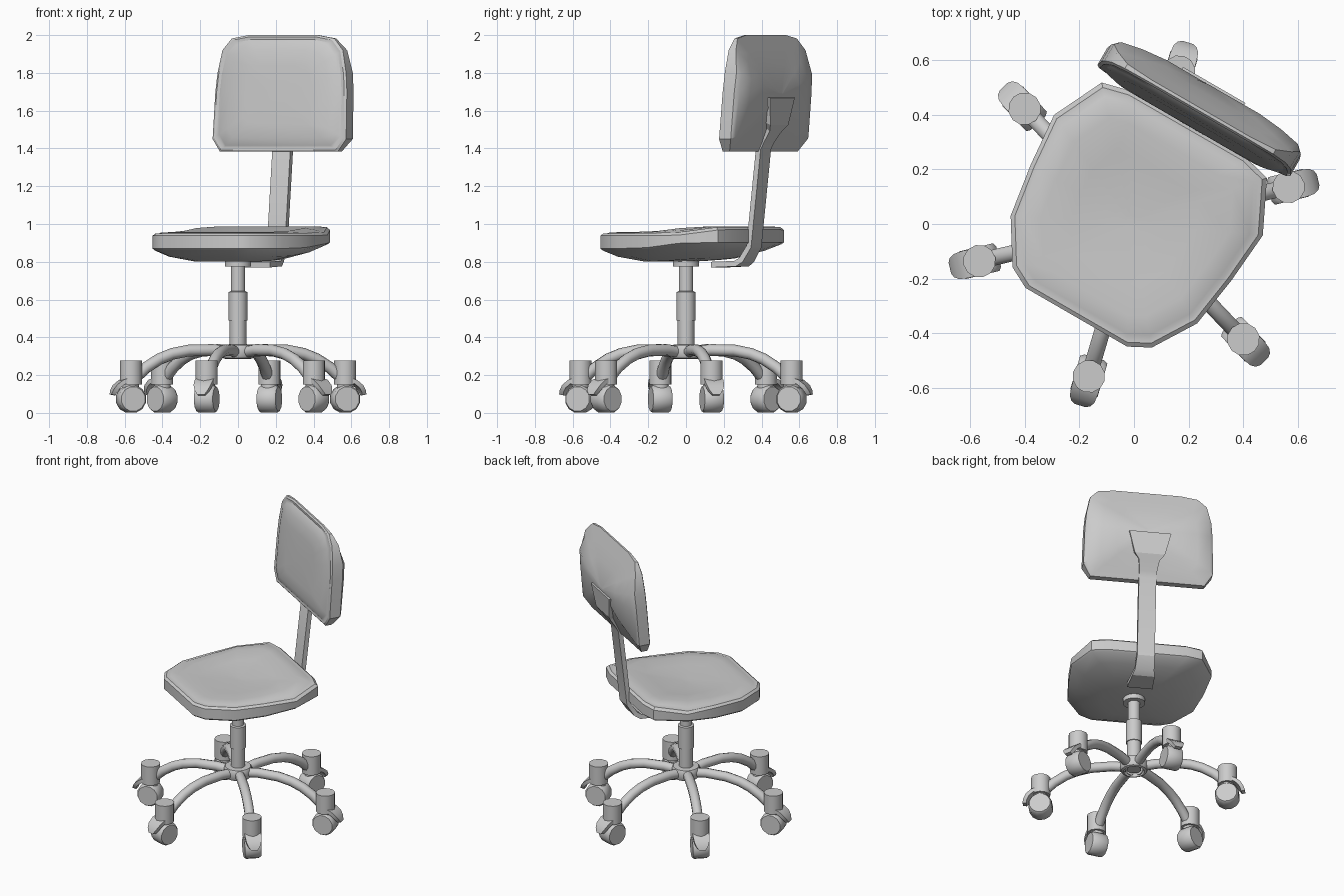
import bpy, bmesh
from math import sin, cos, pi, radians
from mathutils import Matrix, Vector

if "Cube" in bpy.data.objects:
    bpy.data.objects.remove(bpy.data.objects["Cube"])

SEAT_TURN = Matrix.Rotation(radians(-30), 4, 'Z')


def loft(name, rings, matrix=Matrix(), angle=32):
    """Skin a stack of equal-length rings and cap both ends."""
    bm = bmesh.new()
    vs = [[bm.verts.new(matrix @ Vector(p)) for p in r] for r in rings]
    n = len(vs[0])
    for a, b in zip(vs, vs[1:]):
        for i in range(n):
            j = (i + 1) % n
            bm.faces.new((a[i], a[j], b[j], b[i]))
    bm.faces.new(vs[0][::-1])
    bm.faces.new(vs[-1])
    bmesh.ops.recalc_face_normals(bm, faces=bm.faces)
    me = bpy.data.meshes.new(name)
    bm.to_mesh(me)
    bm.free()
    ob = bpy.data.objects.new(name, me)
    bpy.context.collection.objects.link(ob)
    bpy.context.view_layer.objects.active = ob
    ob.select_set(True)
    bpy.ops.object.shade_smooth_by_angle(angle=radians(angle))
    ob.select_set(False)
    return ob


def lathe(name, profile, sides=16, matrix=Matrix()):
    rings = [[(r * cos(2 * pi * i / sides), r * sin(2 * pi * i / sides), z)
              for i in range(sides)] for r, z in profile]
    return loft(name, rings, matrix)


def mirrored(half):
    return half + [(-x, y) for x, y in reversed(half)]


def pad(name, outline, centre, layers, place):
    """Cushion made of scaled outlines, each at its own depth."""
    rings = [[place(x * s, centre + (y - centre) * s, d, s) for x, y in outline]
             for s, d in layers]
    return loft(name, rings, SEAT_TURN)


# Seat cushion: rises toward the back, top droops at the side corners
def seat_place(x, y, d, s):
    t = max(0, min(1, (y + 0.1) / 0.4))
    rise = 0.033 * t * t * (3 - 2 * t)
    if d > 0.9:
        rise *= 1 - 0.9 * max(0, min(1, (abs(x) - 0.34) / 0.1))
    return (x - 0.012, y, d + rise * min(1, 1.2 * s))


seat_outline = mirrored([(0.215, -0.402), (0.295, -0.36), (0.395, -0.20),
                         (0.425, 0.0), (0.442, 0.20), (0.35, 0.39), (0.25, 0.415)])
pad("seat", seat_outline, 0.0,
    [(0.05, 0.80), (0.5, 0.802), (0.8, 0.827), (0.975, 0.86), (1, 0.87),
     (1, 0.938), (0.965, 0.95), (0.93, 0.949), (0.9, 0.954),
     (0.75, 0.958), (0.5, 0.952), (0.05, 0.948)], seat_place)


# Backrest cushion, leaning slightly back, thinner at its lower and upper edges
def back_place(x, y, d, s):
    v = d + 0.075 * (y - 1.44)
    if d > 0.45:
        v = min(v, 0.455 + 0.6 * (y - 1.383) + 0.12 * max(0, abs(x) - 0.2),
                0.49 + 0.35 * (2.0 - y))
    return (x, v, y)


back_outline = mirrored([(0.36, 1.383), (0.408, 1.45), (0.402, 1.70), (0.393, 1.80),
                         (0.368, 1.92), (0.314, 1.982), (0.21, 2.0)])
pad("backrest", back_outline, 1.68,
    [(0.05, 0.405), (0.5, 0.405), (0.75, 0.41), (0.89, 0.425), (0.925, 0.432),
     (0.97, 0.43), (1, 0.437), (1, 0.508), (0.95, 0.528),
     (0.75, 0.548), (0.5, 0.558), (0.05, 0.561)], back_place)


# Bent flat bar from under the seat to a flared plate on the backrest
def flat_bar(name, path, thickness):
    pts = [Vector((0, y, z)) for y, z, w in path]
    rings = []
    for i, (p, q) in enumerate(zip(pts, path)):
        t = Vector()
        if i:
            t += (p - pts[i - 1]).normalized()
        if i < len(pts) - 1:
            t += (pts[i + 1] - p).normalized()
        n = t.normalized().cross(Vector((1, 0, 0))) * thickness / 2
        side = Vector((q[2], 0, 0))
        rings.append([p + n + side, p + n - side, p - n - side, p - n + side])
    return loft(name, rings, SEAT_TURN, 25)


flat_bar("back_support",
         [(0.20, 0.785, 0.08), (0.34, 0.79, 0.07), (0.37, 0.81, 0.06),
          (0.415, 0.88, 0.055), (0.474, 1.40, 0.055), (0.495, 1.44, 0.055),
          (0.537, 1.50, 0.065), (0.557, 1.53, 0.095), (0.574, 1.67, 0.132)], 0.03)

# Gas lift column and hub (recessed underneath)
lathe("seat_flange", [(0.07, 0.775), (0.07, 0.805)])
lathe("upper_column", [(0.038, 0.62), (0.038, 0.80)])
lathe("lower_column", [(0.044, 0.30), (0.044, 0.49), (0.05, 0.49),
                       (0.05, 0.64), (0.036, 0.645)])
lathe("hub", [(0.03, 0.335), (0.06, 0.33), (0.065, 0.285), (0.08, 0.29),
              (0.088, 0.305), (0.088, 0.345), (0.08, 0.36), (0.04, 0.362)])

# Six curved legs with casters
leg_path = [(0.05, 0.322), (0.14, 0.333), (0.27, 0.33), (0.36, 0.312),
            (0.43, 0.284), (0.50, 0.24), (0.56, 0.185)]
CASTER_R = 0.583
for k in range(6):
    turn = Matrix.Rotation(radians(13.5 + 60 * k), 4, 'Z')

    # Leg tube
    rings = []
    for i, (r, z) in enumerate(leg_path):
        a = leg_path[max(i - 1, 0)]
        b = leg_path[min(i + 1, len(leg_path) - 1)]
        t = Vector((b[0] - a[0], 0, b[1] - a[1])).normalized()
        n = Vector((-t.z, 0, t.x))
        rings.append([Vector((r, 0, z)) + 0.031 * (n * cos(h * pi / 5)
                      + Vector((0, sin(h * pi / 5), 0))) for h in range(10)])
    loft(f"leg_{k}", rings, turn, 45)

    # Caster socket
    lathe(f"caster_socket_{k}", [(0.045, 0.12), (0.045, 0.15), (0.06, 0.15), (0.06, 0.277)], 12,
          turn @ Matrix.Translation((CASTER_R, 0, 0)))

    # Wheel, axle across the leg
    lathe(f"caster_wheel_{k}", [(0.066, -0.052), (0.075, -0.038),
                                (0.075, 0.038), (0.066, 0.052)], 12,
          turn @ Matrix.Translation((CASTER_R, 0, 0.0735))
          @ Matrix.Rotation(pi / 2, 4, 'X') @ Matrix.Rotation(pi / 12, 4, 'Z'))

    # Fender arching over the outer side of the wheel
    arc = []
    for deg, w in ((12, 0.02), (24, 0.036), (40, 0.047), (62, 0.051), (82, 0.05)):
        c, s = cos(radians(deg)), sin(radians(deg))
        arc.append([(CASTER_R + rad * c, y, 0.074 + rad * s)
                    for rad, y in ((0.09, -w), (0.09, w), (0.114, w), (0.114, -w))])
    loft(f"caster_fender_{k}", arc, turn)
